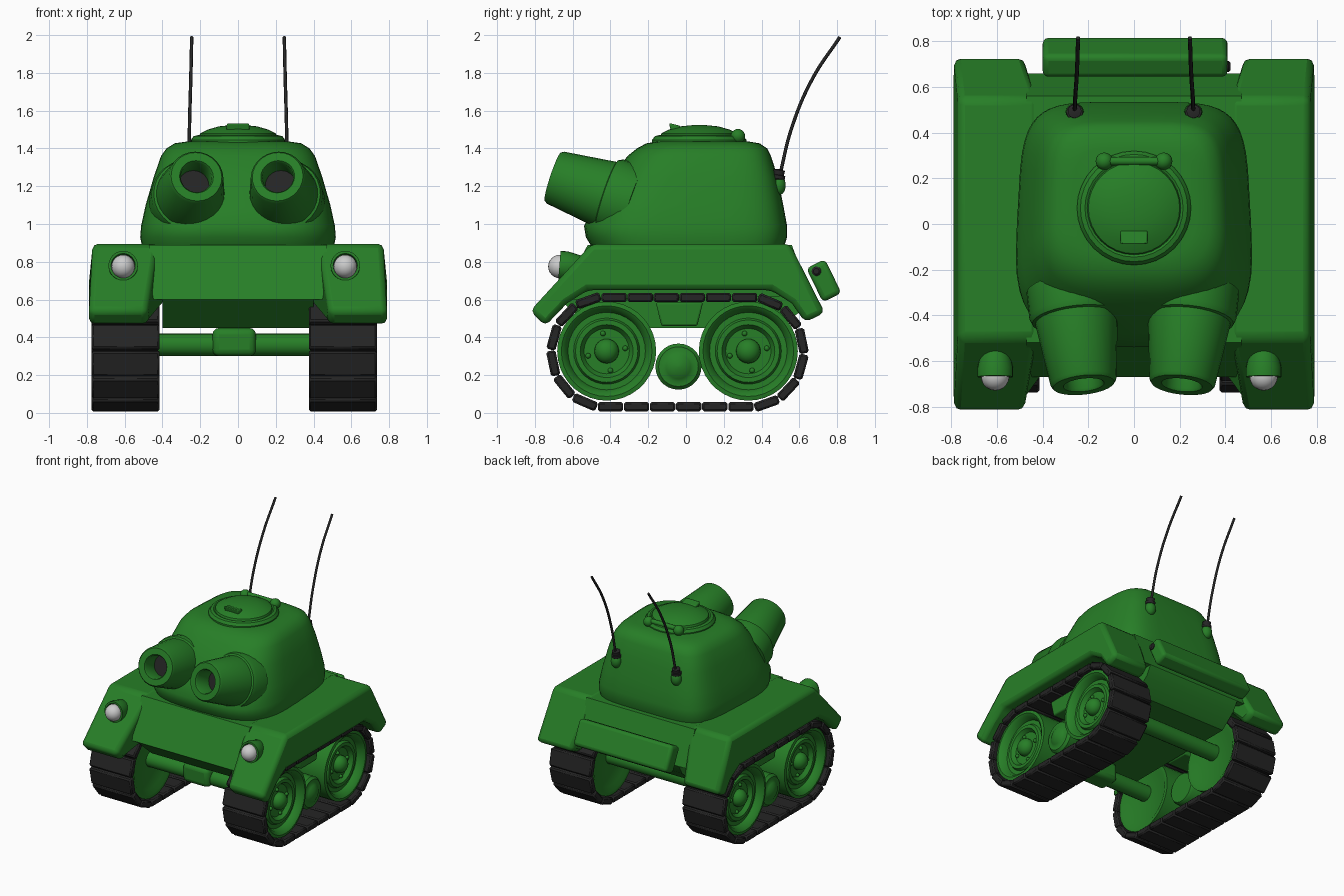
import bpy, bmesh
from math import sin, cos, pi, radians, copysign
from mathutils import Vector, Matrix

if "Cube" in bpy.data.objects:
    bpy.data.objects.remove(bpy.data.objects["Cube"])


def material(name, rgb):
    m = bpy.data.materials.new(name)
    m.diffuse_color = (*rgb, 1)
    m.use_nodes = True
    m.node_tree.nodes["Principled BSDF"].inputs["Base Color"].default_value = m.diffuse_color
    return m


GREEN = material("green_paint", (0.02, 0.21, 0.02))
BLACK = material("black_rubber", (0.018, 0.018, 0.018))
SILVER = material("lamp_glass", (0.6, 0.6, 0.6))


def finish(name, bm, mat, mirror=False, cx=0.0, bevel=0, segs=2, angle=35):
    bmesh.ops.recalc_face_normals(bm, faces=bm.faces)
    me = bpy.data.meshes.new(name)
    bm.to_mesh(me)
    bm.free()
    ob = bpy.data.objects.new(name, me)
    bpy.context.collection.objects.link(ob)
    ob.location.x = cx
    me.materials.append(mat)
    bpy.ops.object.select_all(action='DESELECT')
    ob.select_set(True)
    bpy.context.view_layer.objects.active = ob
    bpy.ops.object.shade_smooth_by_angle(angle=radians(angle))
    if bevel:
        b = ob.modifiers.new("bevel", 'BEVEL')
        b.width, b.segments, b.limit_method = bevel, segs, 'ANGLE'
    if mirror:
        ob.modifiers.new("mirror", 'MIRROR')
    return ob


def loft(bm, rings, cap=True):
    vs = [[bm.verts.new(p) for p in r] for r in rings]
    n = len(vs[0])
    for a, b in zip(vs, vs[1:]):
        for i in range(n):
            bm.faces.new((a[i], a[(i + 1) % n], b[(i + 1) % n], b[i]))
    if cap:
        bm.faces.new(vs[0])
        bm.faces.new(vs[-1])


def lathe(bm, profile, origin, axis, n=32):
    """Revolve (radius, height) pairs about an axis."""
    q = Vector(axis).to_track_quat('Z', 'Y')
    loft(bm, [[Vector(origin) + q @ Vector((r * cos(2 * pi * i / n), r * sin(2 * pi * i / n), h))
               for i in range(n)] for r, h in [(max(r, 0.002), h) for r, h in profile]])


def prism(bm, profile, x0, x1):
    loft(bm, [[(x, y, z) for y, z in profile] for x in (x0, x1)])


def box(bm, size, mat):
    bmesh.ops.create_cube(bm, size=1, matrix=mat @ Matrix.Diagonal((*size, 1)))


def ball(bm, r, loc, scale=(1, 1, 1)):
    bmesh.ops.create_uvsphere(bm, u_segments=20, v_segments=12, radius=r,
                              matrix=Matrix.Translation(loc) @ Matrix.Diagonal((*scale, 1)))


# Central hull with sloped nose and tail
bm = bmesh.new()
prism(bm, [(-0.67, 0.60), (-0.52, 0.89), (0.56, 0.89), (0.66, 0.62), (0.62, 0.55), (0.5, 0.45), (-0.5, 0.45)],
      -0.40, 0.40)
prism(bm, [(-0.67, 0.60), (-0.52, 0.89), (0.56, 0.89), (0.66, 0.62)], -0.47, 0.47)
finish("hull", bm, GREEN)

# Fenders hanging over the tracks
bm = bmesh.new()
prism(bm, [(-0.825, 0.54), (-0.50, 0.895), (0.55, 0.895), (0.735, 0.53), (0.63, 0.48), (0.56, 0.58),
           (0.45, 0.65), (-0.52, 0.65), (-0.63, 0.58), (-0.745, 0.46)], 0.42, 0.79)
for v in bm.verts:
    if v.co.x < 0.5 and (v.co.y < -0.7 or v.co.y > 0.6):
        v.co.x = 0.48
    if v.co.x > 0.7 and v.co.z > 0.8:
        v.co.x = 0.77
finish("fenders", bm, GREEN, mirror=True, bevel=0.03)


# Turret as stacked rounded sections
def section(z, w, yf, yb, n=48):
    ring = []
    for i in range(n):
        t = 2 * pi * i / n
        c, s = cos(t), sin(t)
        e = 2 / 5 if s > 0 else 2 / 3.2
        x = w * copysign(abs(c) ** e, c)
        k = copysign(abs(s) ** e, s)
        ring.append((x * (0.95 - 0.05 * k), (yf + yb) / 2 + (yb - yf) / 2 * k, z))
    return ring


bm = bmesh.new()
loft(bm, [section(*a) for a in [(0.88, 0.53, -0.50, 0.52), (0.93, 0.54, -0.53, 0.535), (0.99, 0.535, -0.54, 0.535),
                                (1.10, 0.51, -0.48, 0.515), (1.25, 0.465, -0.39, 0.485), (1.36, 0.425, -0.31, 0.45),
                                (1.40, 0.395, -0.26, 0.43), (1.427, 0.35, -0.21, 0.39), (1.437, 0.28, -0.15, 0.33)]])
finish("turret", bm, GREEN, angle=40)

# Twin stubby cannons with collars
axis = Vector((-0.03, -0.27, 0.09)).normalized()
muzzle = Vector((0.215, -0.705, 1.25))
bm = bmesh.new()
lathe(bm, [(0.205, -0.45), (0.205, -0.33), (0.195, -0.305), (0.182, -0.30), (0.145, -0.015), (0.135, 0),
           (0.09, 0), (0.082, -0.012), (0.082, -0.16), (0, -0.16)], muzzle, axis, 28)
finish("cannons", bm, GREEN, mirror=True, cx=-0.005)
bm = bmesh.new()
lathe(bm, [(0.081, -0.16), (0.081, -0.14)], muzzle, axis, 28)
finish("cannon_bore", bm, BLACK, mirror=True, cx=-0.005)

# Hatch: ring, dome, handle and hinge
bm = bmesh.new()
lathe(bm, [(0.25, 1.41), (0.25, 1.445), (0.235, 1.465), (0.215, 1.47), (0.205, 1.465), (0.20, 1.48),
           (0.16, 1.50), (0.10, 1.517), (0.04, 1.523), (0, 1.524)], (0, 0.07, 0), (0, 0, 1), 32)
finish("hatch", bm, GREEN)
bm = bmesh.new()
prism(bm, [(-0.09, 1.535), (-0.03, 1.52), (-0.03, 1.49), (-0.08, 1.49)], -0.06, 0.06)
finish("hatch_handle", bm, GREEN, bevel=0.008)
bm = bmesh.new()
lathe(bm, [(0.018, -0.14), (0.018, 0.14)], (0, 0.275, 1.475), (1, 0, 0), 12)
for s in (-1, 1):
    ball(bm, 0.038, (s * 0.13, 0.275, 1.465))
finish("hatch_hinge", bm, GREEN)

# Antennas with green mounts and black nuts
bm = bmesh.new()
ball(bm, 0.04, (0.26, 0.492, 1.205), (1, 0.9, 1.3))
finish("antenna_mounts", bm, GREEN, mirror=True)
bm = bmesh.new()
lathe(bm, [(0.028, -0.04), (0.036, -0.03), (0.036, -0.012), (0.028, -0.01), (0.03, 0.015), (0.012, 0.02)],
      (0.26, 0.492, 1.27), (0, 0.15, 1), 16)
finish("antenna_nuts", bm, BLACK, mirror=True)
for side, s in (("left", -1), ("right", 1)):
    cu = bpy.data.curves.new("antenna_" + side, 'CURVE')
    cu.dimensions, cu.bevel_depth, cu.bevel_resolution, cu.use_fill_caps = '3D', 0.009, 2, True
    sp = cu.splines.new('BEZIER')
    path = [(0.26, 0.495, 1.25), (0.257, 0.56, 1.51), (0.25, 0.67, 1.77), (0.245, 0.815, 1.99)]
    sp.bezier_points.add(len(path) - 1)
    for p, (x, y, z) in zip(sp.bezier_points, path):
        p.co = (s * x, y, z)
        p.handle_left_type = p.handle_right_type = 'AUTO'
    cu.materials.append(BLACK)
    bpy.context.collection.objects.link(bpy.data.objects.new("antenna_" + side, cu))

# Headlights
bm = bmesh.new()
lathe(bm, [(0.03, -0.16), (0.06, -0.12), (0.078, -0.04), (0.078, 0), (0.064, 0), (0.06, -0.03), (0, -0.03)],
      (0.588, -0.67, 0.78), (0, -1, 0.08), 24)
finish("headlight_housings", bm, GREEN, mirror=True, cx=-0.02)
bm = bmesh.new()
ball(bm, 0.062, (0.588, -0.668, 0.775))
finish("headlight_lamps", bm, SILVER, mirror=True, cx=-0.02)

# Rear stowage tank and its cap
bm = bmesh.new()
box(bm, (0.81, 0.11, 0.20), Matrix.Translation((0.005, 0.73, 0.70)) @ Matrix.Rotation(radians(26), 4, 'X'))
finish("rear_tank", bm, GREEN, bevel=0.025, segs=3)
bm = bmesh.new()
lathe(bm, [(0.025, -0.02), (0.025, 0.02), (0.015, 0.028)], (0.395, 0.69, 0.75), (1, 0, 0), 16)
finish("tank_cap", bm, BLACK)

# Track links following a stadium path round both wheels
YF, YR, ZW, R, LINKS = -0.42, 0.33, 0.322, 0.289, 24
span = YR - YF
total = 2 * span + 2 * pi * R
bm = bmesh.new()
for i in range(LINKS):
    d = (i * total / LINKS + 0.02) % total
    if d < span:
        y, z, a = YF + d, ZW - R, 0
    elif d < span + pi * R:
        a = (d - span) / R
        y, z = YR + R * sin(a), ZW - R * cos(a)
    elif d < 2 * span + pi * R:
        y, z, a = YR - (d - span - pi * R), ZW + R, pi
    else:
        a = pi + (d - 2 * span - pi * R) / R
        y, z = YF + R * sin(a), ZW - R * cos(a)
    box(bm, (0.36, total / LINKS - 0.004, 0.05), Matrix.Translation((0.575, y, z)) @ Matrix.Rotation(a, 4, 'X'))
finish("tracks", bm, BLACK, mirror=True, cx=-0.02, bevel=0.01, segs=1)

# Dished road wheels with hubs and bolts
for name, y in (("front_wheels", YF), ("rear_wheels", YR)):
    bm = bmesh.new()
    lathe(bm, [(0, 0.44), (0.20, 0.44), (0.235, 0.42), (0.262, 0.42), (0.262, 0.72), (0.24, 0.725), (0.22, 0.71),
               (0.205, 0.67), (0.175, 0.67), (0.165, 0.69), (0.14, 0.69), (0.12, 0.66), (0, 0.66)],
          (0, y, ZW + 0.005), (1, 0, 0), 36)
    ball(bm, 0.065, (0.67, y, ZW + 0.005), (0.9, 1, 1))
    for k in range(4):
        a = k * pi / 2 + 0.2
        ball(bm, 0.014, (0.665, y + 0.1 * cos(a), ZW + 0.1 * sin(a)))
    finish(name, bm, GREEN, mirror=True, cx=-0.02)

# Small middle rollers and their brackets
bm = bmesh.new()
lathe(bm, [(0, 0.45), (0.11, 0.45), (0.122, 0.47), (0.122, 0.67), (0.105, 0.69), (0.08, 0.69), (0.065, 0.70),
           (0.04, 0.715), (0, 0.72)], (0, -0.04, 0.245), (1, 0, 0), 28)
finish("middle_rollers", bm, GREEN, mirror=True, cx=-0.02)
bm = bmesh.new()
prism(bm, [(-0.16, 0.585), (0.09, 0.585), (0.06, 0.46), (-0.13, 0.46)], 0.40, 0.66)
finish("roller_brackets", bm, GREEN, mirror=True, cx=-0.02, bevel=0.01)

# Axles and front gearbox
bm = bmesh.new()
for y in (YF, YR):
    lathe(bm, [(0.06, -0.46), (0.06, 0.46)], (0, y, 0.36), (1, 0, 0), 20)
finish("axles", bm, GREEN, cx=-0.02)
bm = bmesh.new()
box(bm, (0.23, 0.17, 0.15), Matrix.Translation((0, YF, 0.375)))
finish("gearbox", bm, GREEN, cx=-0.02, bevel=0.035, segs=3)
